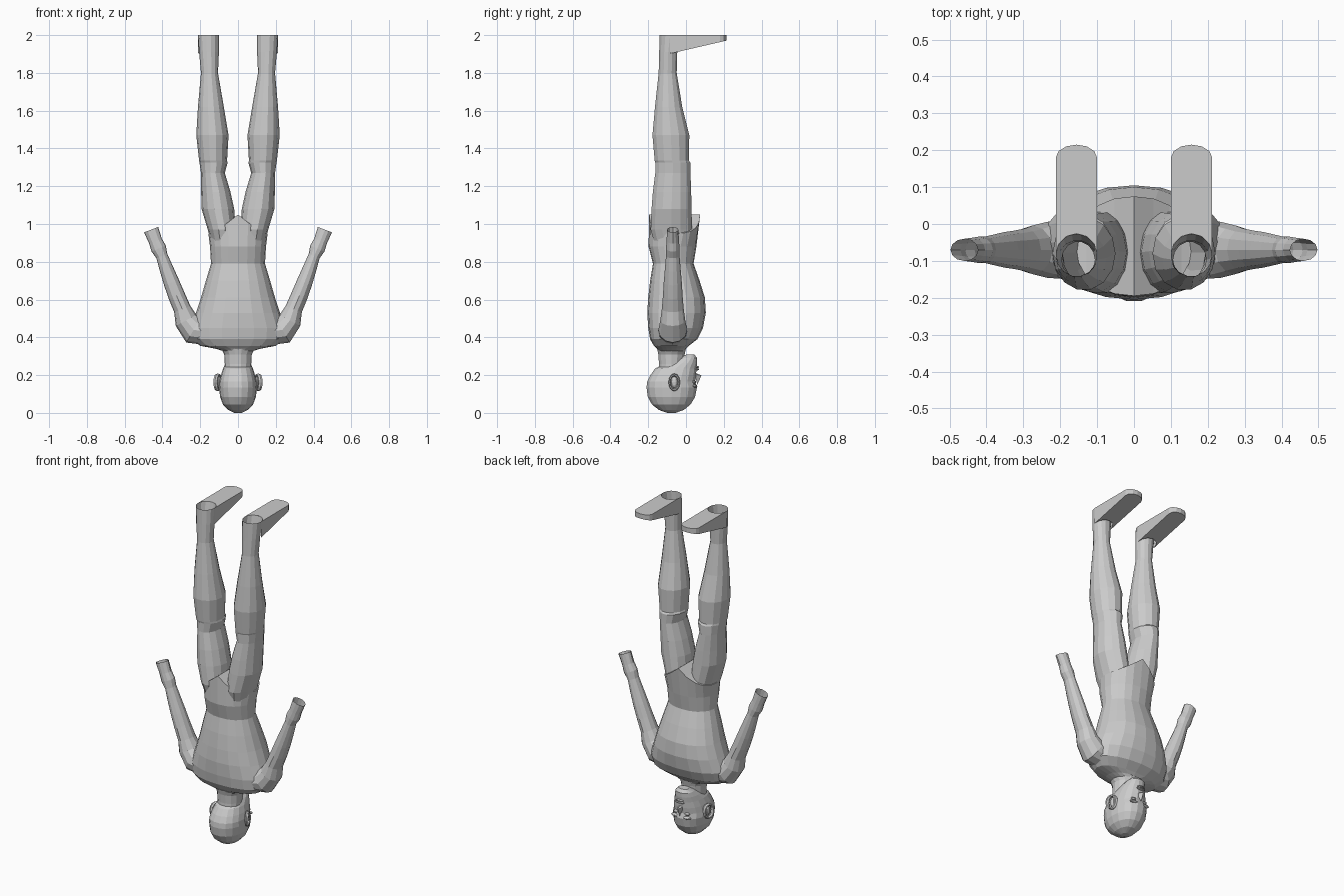
import bpy, bmesh
from math import sin, cos, pi, copysign
from mathutils import Vector

if "Cube" in bpy.data.objects:
    bpy.data.objects.remove(bpy.data.objects["Cube"])


def finish(name, bm, mirror=False):
    bmesh.ops.recalc_face_normals(bm, faces=bm.faces[:])
    me = bpy.data.meshes.new(name)
    bm.to_mesh(me)
    bm.free()
    ob = bpy.data.objects.new(name, me)
    bpy.context.collection.objects.link(ob)
    if mirror:
        ob.modifiers.new("mirror", "MIRROR")
    return ob


def bridge(bm, a, b):
    n = len(a)
    for i in range(n):
        j = (i + 1) % n
        bm.faces.new((a[i], a[j], b[j], b[i]))


def ring(bm, c, u, v, n, power=1.0):
    """Closed superellipse section around c with half-axes u and v."""
    f = lambda s: copysign(abs(s) ** power, s)
    return [bm.verts.new(Vector(c) + Vector(u) * f(cos(2 * pi * i / n))
                         + Vector(v) * f(sin(2 * pi * i / n))) for i in range(n)]


def stack(bm, rows, n, power=1.0):
    """Rows of (z, x min, x max, y min, y max) joined into a skin."""
    rings = []
    for z, x0, x1, y0, y1 in rows:
        rings.append(ring(bm, ((x0 + x1) / 2, (y0 + y1) / 2, z),
                          ((x1 - x0) / 2, 0, 0), (0, (y1 - y0) / 2, 0), n, power))
    for a, b in zip(rings, rings[1:]):
        bridge(bm, a, b)
    return rings


# Torso: shoulders at the bottom, hem rising to a ridge between the legs
bm = bmesh.new()
rows = [(.325, .07, -.145, -.005), (.34, .12, -.155, .0), (.355, .20, -.17, .015),
        (.39, .245, -.19, .06), (.45, .25, -.2, .09), (.53, .222, -.205, .105),
        (.61, .196, -.2, .1), (.70, .17, -.19, .072), (.79, .143, -.175, .04),
        (.88, .148, -.198, .055), (.95, .157, -.195, .075)]
n = 20
rings = stack(bm, [(z, -w, w, a, b) for z, w, a, b in rows], n, .92)
bm.faces.new(rings[0])
hem = rings[-1]
for v in hem:
    v.co.z += .1 * max(0.0, 1 - abs(v.co.x) / .157) ** 1.3
for i in range(n // 2):
    loop = []
    for k in (i, i + 1, n - i - 1, (n - i) % n):
        if hem[k] not in loop:
            loop.append(hem[k])
    bm.faces.new(loop)
finish("torso", bm)

# Legs: thigh, step above the knee, calf, ankle and open heel
bm = bmesh.new()
stack(bm, [(.90, .02, .14, -.17, .03), (.97, .012, .16, -.19, .035),
           (1.08, .02, .193, -.185, .032), (1.17, .04, .195, -.178, .03),
           (1.27, .07, .196, -.165, .026), (1.325, .055, .204, -.165, .025),
           (1.335, .058, .206, -.168, .018), (1.47, .05, .221, -.18, .02),
           (1.62, .075, .212, -.166, -.018), (1.8, .106, .196, -.146, -.048),
           (1.91, .101, .206, -.143, -.045), (2.0, .1, .212, -.142, -.026)], 14)
finish("leg", bm, True)

# Feet: flat sole, sloping instep, rounded toe, hollow at the heel
bm = bmesh.new()
cx, r = .156, .056
back = [(cx + r * cos(pi * i / 6), -.084 + .058 * sin(pi * i / 6)) for i in range(7)]
toe = [(cx - r * cos(pi * i / 6), .18 + .035 * sin(pi * i / 6)) for i in range(7)]
outline = back + toe
sole = [bm.verts.new((x, y, 2)) for x, y in outline]
instep = [bm.verts.new((x, y, 1.91 + .06 * (y + .05) / .26)) for x, y in outline]
for i in range(6):
    j = 13 - i
    for row in (sole, instep):
        bm.faces.new((row[i], row[i + 1], row[j - 1], row[j]))
for i in range(6, 14):
    j = (i + 1) % 14
    bm.faces.new((sole[i], sole[j], instep[j], instep[i]))
finish("foot", bm, True)

# Arms: swept along a bent path in the xz plane, open at the hand
bm = bmesh.new()
path = [(.17, .43, .07, .08), (.235, .44, .078, .076), (.275, .49, .062, .066),
        (.295, .55, .046, .058), (.325, .62, .045, .052), (.352, .69, .042, .048),
        (.378, .76, .037, .042), (.403, .83, .031, .036), (.42, .87, .041, .036),
        (.437, .91, .036, .033), (.46, .97, .04, .03)]
pts = [Vector((x, -.07, z)) for x, z, _, _ in path]
rings = []
for i, (_, _, w, d) in enumerate(path):
    t = (pts[min(i + 1, len(pts) - 1)] - pts[max(i - 1, 0)]).normalized()
    rings.append(ring(bm, pts[i], Vector((t.z, 0, -t.x)) * w, (0, d, 0), 12))
for a, b in zip(rings, rings[1:]):
    bridge(bm, a, b)
finish("arm", bm, True)

# Neck
bm = bmesh.new()
stack(bm, [(.18, -.07, .07, -.15, -.01), (.26, -.07, .07, -.145, -.01),
           (.31, -.073, .073, -.148, -.005), (.36, -.1, .1, -.16, .005)], 14)
finish("neck", bm)

# Head: crown at the bottom, jaw and chin at the top
bm = bmesh.new()
rows = [(.0, .02, -.1, -.055), (.016, .052, -.145, -.01), (.045, .08, -.182, .026),
        (.085, .095, -.204, .05), (.135, .1, -.211, .06), (.165, .098, -.207, .05),
        (.2, .09, -.19, .055), (.235, .079, -.165, .057), (.265, .066, -.1, .06),
        (.29, .052, -.045, .06), (.308, .032, -.0, .045)]
rings = stack(bm, [(z, -w, w, a, b) for z, w, a, b in rows], 18, .92)
bm.faces.new(rings[0])
bm.faces.new(rings[-1])
finish("head", bm)

# Nose wedge
bm = bmesh.new()
v = [bm.verts.new(p) for p in ((0, .06, .15), (-.018, .045, .205), (.018, .045, .205),
                               (0, .082, .198), (0, .05, .212))]
for f in ((0, 1, 3), (0, 3, 2), (1, 4, 3), (4, 2, 3)):
    bm.faces.new([v[i] for i in f])
finish("nose", bm)


def blob(name, c, s, mirror=True):
    bm = bmesh.new()
    bmesh.ops.create_uvsphere(bm, u_segments=10, v_segments=6, radius=1)
    for p in bm.verts:
        p.co = Vector(c) + Vector([a * b for a, b in zip(p.co, s)])
    finish(name, bm, mirror)


# Facial features
blob("brow", (.038, .046, .142), (.028, .014, .009))
blob("eye", (.038, .042, .163), (.016, .012, .009))
blob("upper_lip", (0, .057, .231), (.028, .012, .006), False)
blob("lower_lip", (0, .058, .243), (.024, .012, .006), False)
blob("ear_inner", (.1, -.062, .163), (.012, .018, .03))

# Ear rims: flattened tilted loops
bm = bmesh.new()
rings = []
for i in range(12):
    a = 2 * pi * i / 12
    out = Vector((.012 * -cos(a), .025 * cos(a), .04 * sin(a)))
    rings.append(ring(bm, Vector((.107, -.062, .162)) + out,
                      out.normalized() * .007, (.011, 0, 0), 6))
for i in range(12):
    bridge(bm, rings[i], rings[(i + 1) % 12])
finish("ear_rim", bm, True)
